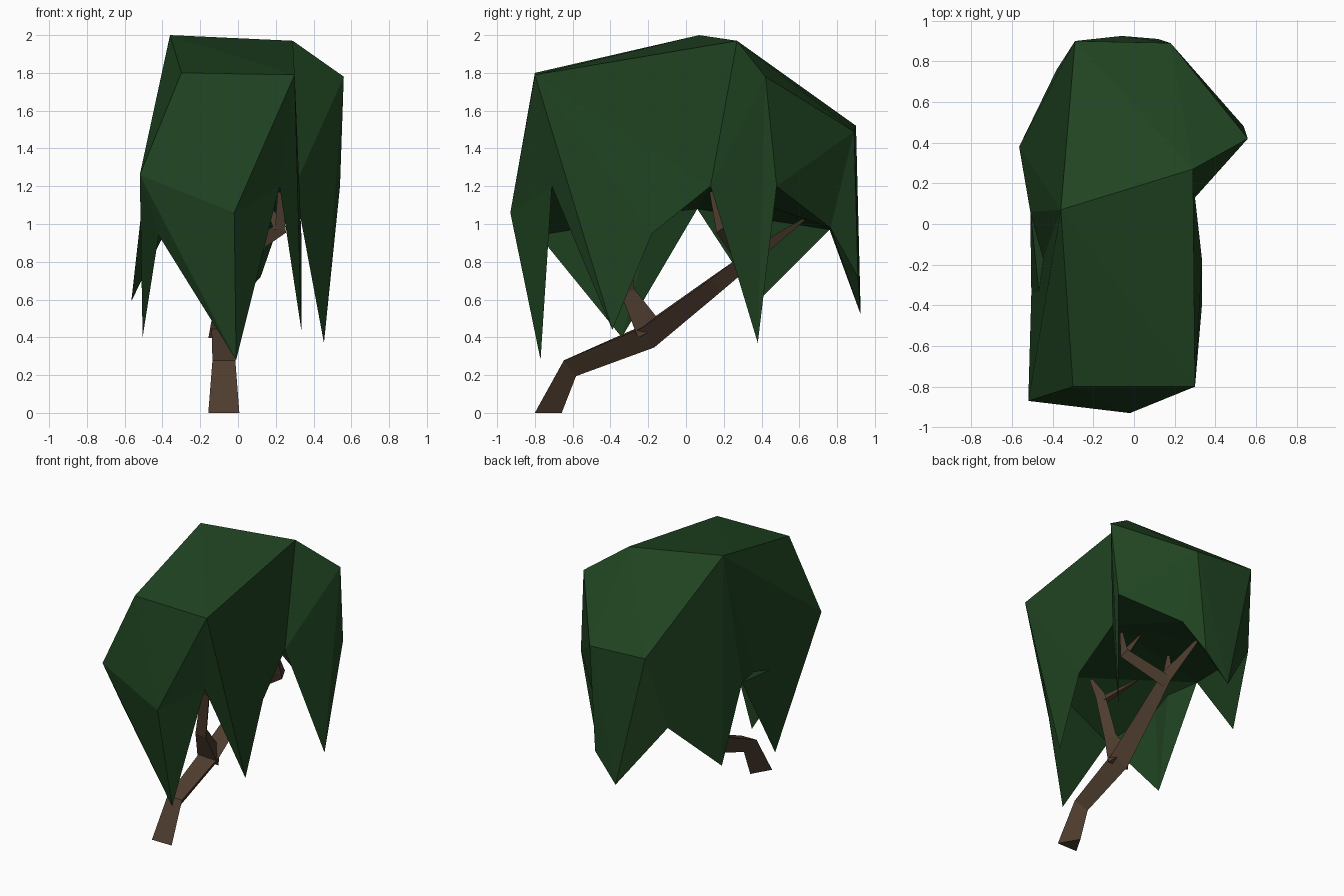
import bpy
import bmesh
import math
from mathutils import Vector

cube = bpy.data.objects.get("Cube")
if cube:
    bpy.data.objects.remove(cube, do_unlink=True)


def make_material(name, rgb):
    mat = bpy.data.materials.new(name)
    mat.use_nodes = True
    colour = (*rgb, 1)
    mat.diffuse_color = colour
    mat.node_tree.nodes["Principled BSDF"].inputs["Base Color"].default_value = colour
    return mat


leaf_green = make_material("leaf green", (.014, .056, .015))
bark_brown = make_material("bark brown", (.076, .046, .028))


def finish(bm, name, material):
    bmesh.ops.recalc_face_normals(bm, faces=bm.faces[:])
    mesh = bpy.data.meshes.new(name)
    bm.to_mesh(mesh)
    bm.free()
    mesh.materials.append(material)
    bpy.context.collection.objects.link(bpy.data.objects.new(name, mesh))


def branch(name, path, flat_base=False):
    """Tapered three-sided limb through (point, radius) stations."""
    bm = bmesh.new()
    points = [Vector(station[0]) for station in path]
    sides = 3
    rings = []
    for i, (point, radius) in enumerate(path):
        before, after = points[max(i - 1, 0)], points[min(i + 1, len(points) - 1)]
        axis = (after - before).normalized()
        if flat_base and i == 0:
            axis = Vector((0, 0, 1))
        side = axis.cross(Vector((0, 1, 0))).normalized()
        up = side.cross(axis)
        ring = []
        for k in range(sides):
            turn = math.tau * (k + .75) / sides
            offset = side * math.cos(turn) + up * math.sin(turn)
            ring.append(bm.verts.new(Vector(point) + offset * radius))
        rings.append(ring)
    for low, high in zip(rings, rings[1:]):
        for k in range(sides):
            n = (k + 1) % sides
            bm.faces.new((low[k], low[n], high[n], high[k]))
    bm.faces.new(rings[0])
    bm.faces.new(rings[-1])
    finish(bm, name, bark_brown)


canopy = bmesh.new()


def corner(x, y, z):
    return canopy.verts.new((x, y, z))


def fan(hub, *rim):
    """Flat triangles from one hub corner to a run of rim corners."""
    for a, b in zip(rim, rim[1:]):
        canopy.faces.new((hub, a, b))


# Canopy crown
crown_left = corner(-.36, .07, 2)
crown_right = corner(.29, .27, 1.97)
brow_left = corner(-.3, -.8, 1.8)
brow_right = corner(.3, -.8, 1.79)
front_left = corner(-.52, -.87, 1.26)
front_mid = corner(-.02, -.93, 1.06)
shoulder = corner(.56, .42, 1.78)
back_left = corner(-.29, .9, 1.52)
back_right = corner(.18, .89, 1.49)

# Hanging tips
tip_front = corner(-.01, -.77, .28)
tip_right = corner(.335, -.39, .44)
tip_shoulder = corner(.455, .38, .37)
tip_back = corner(-.06, .925, .52)
tip_left = corner(-.565, .38, .59)
tip_left_front = corner(-.505, -.34, .4)

# Hem and notches between the tips
notch_front = corner(.22, -.71, 1.2)
hem_right = corner(.335, -.18, .95)
notch_right = corner(.3, .13, 1.2)
notch_shoulder = corner(.54, .48, 1.2)
notch_back = corner(.21, .765, .98)
hem_back = corner(.12, .91, .72)
notch_back_left = corner(-.38, .76, .97)
notch_left = corner(-.51, .06, 1.08)
notch_front_left = corner(-.42, -.78, .94)

# Top and left side
fan(crown_left, front_left, brow_left, brow_right, crown_right, back_left,
    tip_left, notch_left, tip_left_front, front_left)
# Front
fan(brow_left, front_left, front_mid, brow_right)
fan(front_left, tip_left_front, notch_front_left, tip_front, front_mid)
fan(front_mid, tip_front, notch_front)
# Right side
fan(brow_right, front_mid, notch_front, tip_right, hem_right, notch_right, crown_right)
fan(shoulder, back_right, crown_right, notch_right, tip_shoulder, notch_shoulder,
    back_right)
# Back
fan(back_right, notch_shoulder, notch_back, hem_back, tip_back, back_left, crown_right)
fan(back_left, tip_back, notch_back_left, tip_left)
# Underside and inner faces of the tips
fan(notch_right, notch_front, notch_left, notch_back_left, notch_back,
    notch_shoulder, tip_shoulder)
fan(notch_front, tip_right, hem_right, notch_right)
fan(notch_front, notch_left, notch_front_left, tip_front)
fan(notch_back, hem_back, tip_back, notch_back_left)
fan(notch_left, notch_back_left, tip_left)
fan(notch_left, tip_left_front, notch_front_left)
finish(canopy, "canopy", leaf_green)

# Leaning trunk with a kink near the root
branch("trunk", [
    ((-.075, -.753, 0), .095), ((-.075, -.625, .25), .07),
    ((-.07, -.21, .42), .085), ((-.04, .15, .69), .06),
    ((-.03, .33, .83), .05), ((-.07, .63, 1.03), .008),
], flat_base=True)

# Front limb and its twig
branch("front_limb", [
    ((-.07, -.21, .42), .1), ((-.07, -.32, .64), .05),
    ((-.01, -.36, .97), .04), ((.02, -.43, 1.12), .012),
])
branch("front_twig", [((-.02, -.35, .94), .035), ((-.2, -.2, 1.1), .008)])

# Right limb, bent upward, and the small twigs
branch("right_limb", [
    ((-.03, .31, .81), .05), ((.23, .18, .98), .04), ((.22, .13, 1.17), .012),
])
branch("right_twig", [((.22, .18, .98), .035), ((.13, .22, 1.14), .008)])
branch("back_twig", [((-.03, .33, .83), .04), ((-.04, .32, 1), .012)])
